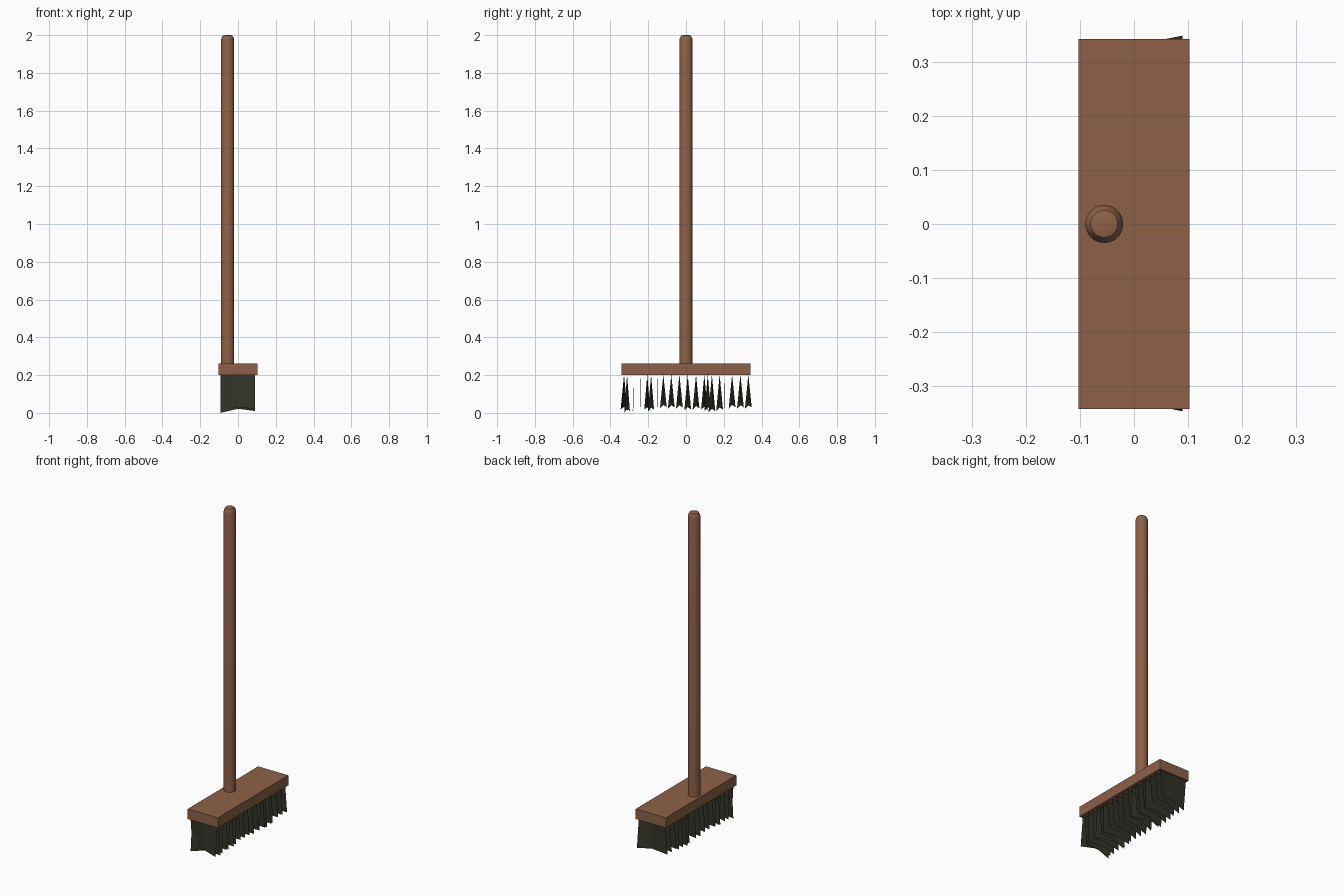
import bpy, bmesh, random
from math import cos, sin, pi, radians

if "Cube" in bpy.data.objects:
    bpy.data.objects.remove(bpy.data.objects["Cube"])

random.seed(4)


def material(name, color):
    m = bpy.data.materials.new(name)
    m.diffuse_color = color
    m.use_nodes = True
    m.node_tree.nodes["Principled BSDF"].inputs["Base Color"].default_value = m.diffuse_color
    return m


wood = material("wood", (0.27, 0.12, 0.065, 1))
dark = material("dark_bristle", (0.035, 0.036, 0.021, 1))


def add_object(name, bm, mat):
    me = bpy.data.meshes.new(name)
    bm.to_mesh(me)
    bm.free()
    ob = bpy.data.objects.new(name, me)
    bpy.context.collection.objects.link(ob)
    me.materials.append(mat)
    return ob


# Flat wooden block
bm = bmesh.new()
bmesh.ops.create_cube(bm, size=1)
for v in bm.verts:
    v.co = (v.co.x * 0.205, v.co.y * 0.684, 0.231 + v.co.z * 0.062)
add_object("brush_block", bm, wood)

# Round handle with a softened top, lathed from a profile
profile = [(0.035, 0.25), (0.035, 1.972), (0.032, 1.986), (0.025, 1.997), (0.015, 2.0)]
sides = 32
bm = bmesh.new()
rings = [[bm.verts.new((-0.055 + r * cos(2 * pi * i / sides), r * sin(2 * pi * i / sides), z))
          for i in range(sides)] for r, z in profile]
for a, b in zip(rings, rings[1:]):
    for i in range(sides):
        j = (i + 1) % sides
        bm.faces.new((a[i], a[j], b[j], b[i]))
bm.faces.new(rings[-1])
bm.faces.new(rings[0][::-1])
handle = add_object("handle", bm, wood)
bpy.context.view_layer.objects.active = handle
handle.select_set(True)
bpy.ops.object.shade_smooth_by_angle(angle=radians(40))

# Bristle rows: thin sheets across the block, twisted towards the bottom
# (row position, sideways twist of the lower edge)
rows = [(-0.328, -0.018), (-0.312, 0.015), (-0.28, 0.002), (-0.242, 0.002),
        (-0.205, -0.016), (-0.185, 0.016), (-0.152, 0.002), (-0.12, 0.018),
        (-0.078, 0.018), (-0.035, 0.018), (0.009, 0.018), (0.053, 0.018),
        (0.097, -0.017), (0.115, 0.017), (0.137, 0.018), (0.178, 0.018),
        (0.203, 0.002), (0.244, 0.018), (0.288, 0.018), (0.33, 0.018)]
bm = bmesh.new()
for n, (y, twist) in enumerate(rows):
    top, low = [], []
    drop = 0.0 if n in (1, 14) else random.uniform(0.005, 0.022)
    for x, side, z in ((-0.093, -1, 0.003), (0, 0, 0.022), (0.09, 1, 0.01)):
        top.append(bm.verts.new((x, y, 0.202)))
        z = 0 if (n == 1 and side < 0) else z + drop
        low.append(bm.verts.new((x, y + twist * side, z)))
    for i in range(2):
        bm.faces.new((low[i], low[i + 1], top[i + 1], top[i]))
add_object("bristles", bm, dark)
